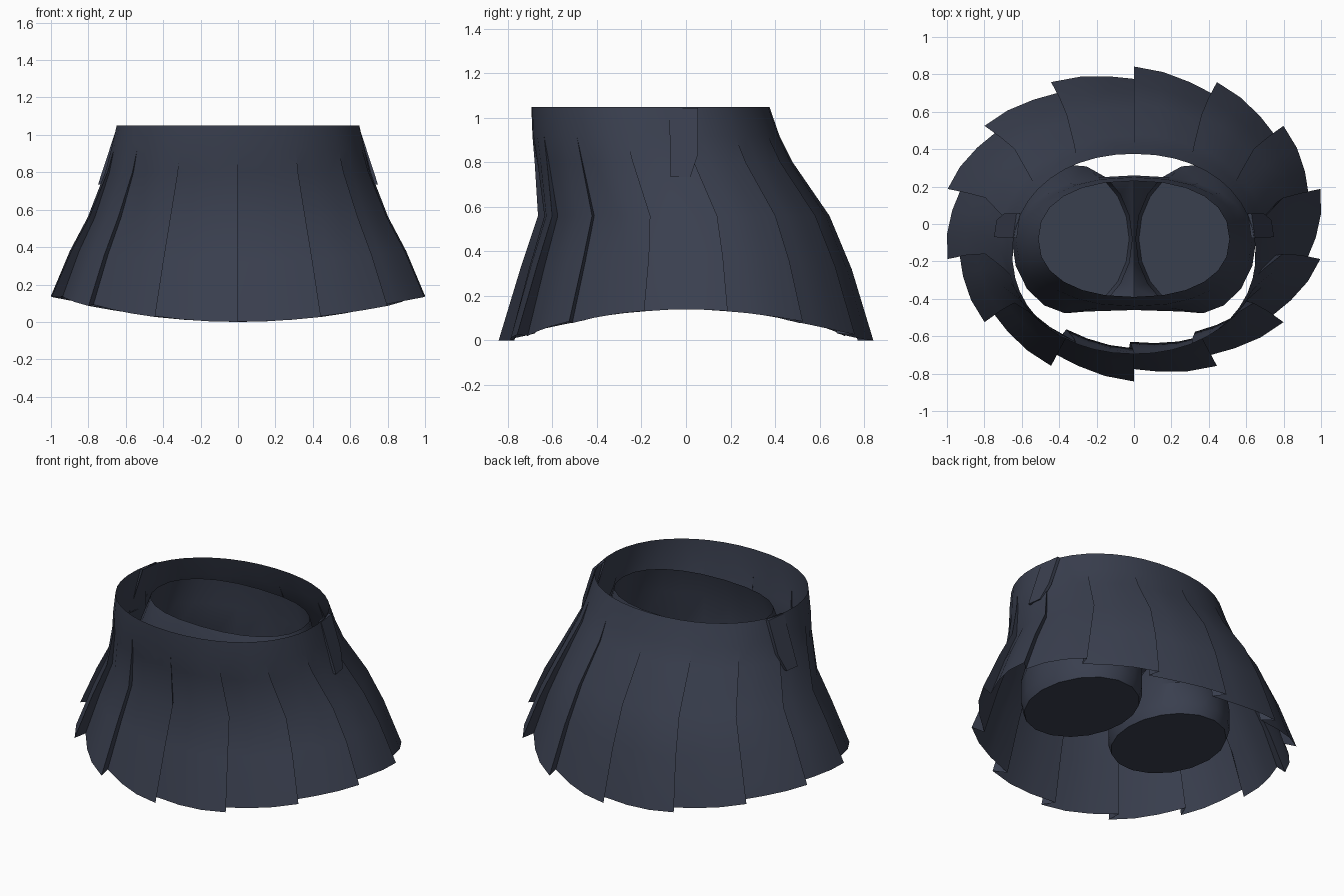
import bpy, bmesh
from math import sin, cos, pi, radians

if "Cube" in bpy.data.objects:
    bpy.data.objects.remove(bpy.data.objects["Cube"])

cloth = bpy.data.materials.new("slate_cloth")
cloth.diffuse_color = (0.042, 0.05, 0.078, 1)
cloth.use_nodes = True
cloth.node_tree.nodes["Principled BSDF"].inputs["Base Color"].default_value = cloth.diffuse_color


def finish(name, bm, angle):
    bmesh.ops.remove_doubles(bm, verts=bm.verts, dist=0.0005)
    bmesh.ops.recalc_face_normals(bm, faces=bm.faces)
    me = bpy.data.meshes.new(name)
    bm.to_mesh(me)
    bm.free()
    ob = bpy.data.objects.new(name, me)
    bpy.context.collection.objects.link(ob)
    me.materials.append(cloth)
    bpy.ops.object.select_all(action='DESELECT')
    ob.select_set(True)
    bpy.context.view_layer.objects.active = ob
    bpy.ops.object.shade_smooth_by_angle(angle=radians(angle))
    return ob


def bridge(bm, r0, r1):
    n = len(r0)
    for i in range(n):
        j = (i + 1) % n
        bm.faces.new((r0[i], r0[j], r1[j], r1[i]))


def sq(v, e):
    return (1 if v >= 0 else -1) * abs(v) ** e


# Pleated skirt: rows of (height, half width, centre y, half depth, pleat depth, roundness)
ROWS = [(1.05, 0.65, -0.16, 0.535, 0.0, 0.94),
        (0.92, 0.68, -0.135, 0.555, 0.0, 0.94),
        (0.80, 0.715, -0.10, 0.58, 0.012, 0.96),
        (0.56, 0.815, -0.01, 0.655, 0.035, 0.98),
        (0.32, 0.915, 0.0, 0.745, 0.05, 1.0),
        (0.0, 1.022, 0.0, 0.842, 0.07, 1.0)]
PLEATS = 14
bm = bmesh.new()
rings = []
for z, a, yc, b, depth, e in ROWS:
    ring = []
    for k in range(PLEATS):
        for f in (0, 0.35, 0.7, 1):
            # clockwise from the back; the inner edge tucks under the next pleat
            t = 2 * pi * (k + f + (1.6 * depth if f == 1 else 0)) / PLEATS
            d = depth * f ** 1.2
            lift = 0.14 * sin(t) ** 2 * max(0, 1 - z / 0.56)
            ring.append(bm.verts.new(((a - d) * sq(sin(t), e),
                                      yc + (b - d) * sq(cos(t), e), z + lift)))
    rings.append(ring)
for r0, r1 in zip(rings, rings[1:]):
    bridge(bm, r0, r1)
finish("pleated_skirt", bm, 40)

# Small folded tabs lying on the sides of the waist
TAB = [(-0.075, 1.045), (0.055, 1.045), (0.055, 0.84), (0.02, 0.735), (-0.07, 0.735)]
for side, label in ((1, "right"), (-1, "left")):
    bm = bmesh.new()
    outer = [bm.verts.new((side * (0.645 - 0.14 * (y + 0.075) + 0.33 * (1.05 - z)), y, z))
             for y, z in TAB]
    inner = [bm.verts.new((v.co.x - side * 0.02, v.co.y, v.co.z)) for v in outer]
    bm.faces.new(outer)
    bridge(bm, outer, inner)
    finish("waist_fold_" + label, bm, 30)

# Inner shorts: open hip tube that splits into two closed legs
N = 24
bm = bmesh.new()
hips = []
for z, a, yc, b in ((0.97, 0.51, -0.08, 0.31), (0.80, 0.57, -0.095, 0.345),
                    (0.56, 0.63, -0.10, 0.36)):
    hips.append([bm.verts.new((a * sq(sin(2 * pi * i / N), 0.88),
                               yc - b * sq(cos(2 * pi * i / N), 0.88), z))
                 for i in range(N)])
for r0, r1 in zip(hips, hips[1:]):
    bridge(bm, r0, r1)

# Crotch seam shared by both legs, running back to front
back, front = hips[-1][N // 2].co.y, hips[-1][0].co.y
seam = [bm.verts.new((0, back + (front - back) * i / 6, 0.56 - 0.10 * sin(pi * i / 6)))
        for i in range(1, 6)]
for side in (1, -1):
    prev = [hips[-1][(side * i) % N] for i in range(N // 2 + 1)] + seam
    angles = [-125 + 250 * i / 12 for i in range(13)] + [125 + 110 * i / 6 for i in range(1, 6)]
    for z, s in ((0.40, 1.0), (0.26, 1.0), (0.20, 0.95)):
        ring = [bm.verts.new((side * (0.332 + 0.322 * s * cos(radians(t))),
                              -0.08 + 0.40 * s * sin(radians(t)), z)) for t in angles]
        bridge(bm, prev, ring)
        prev = ring
    bm.faces.new(prev)
finish("inner_shorts", bm, 35)
